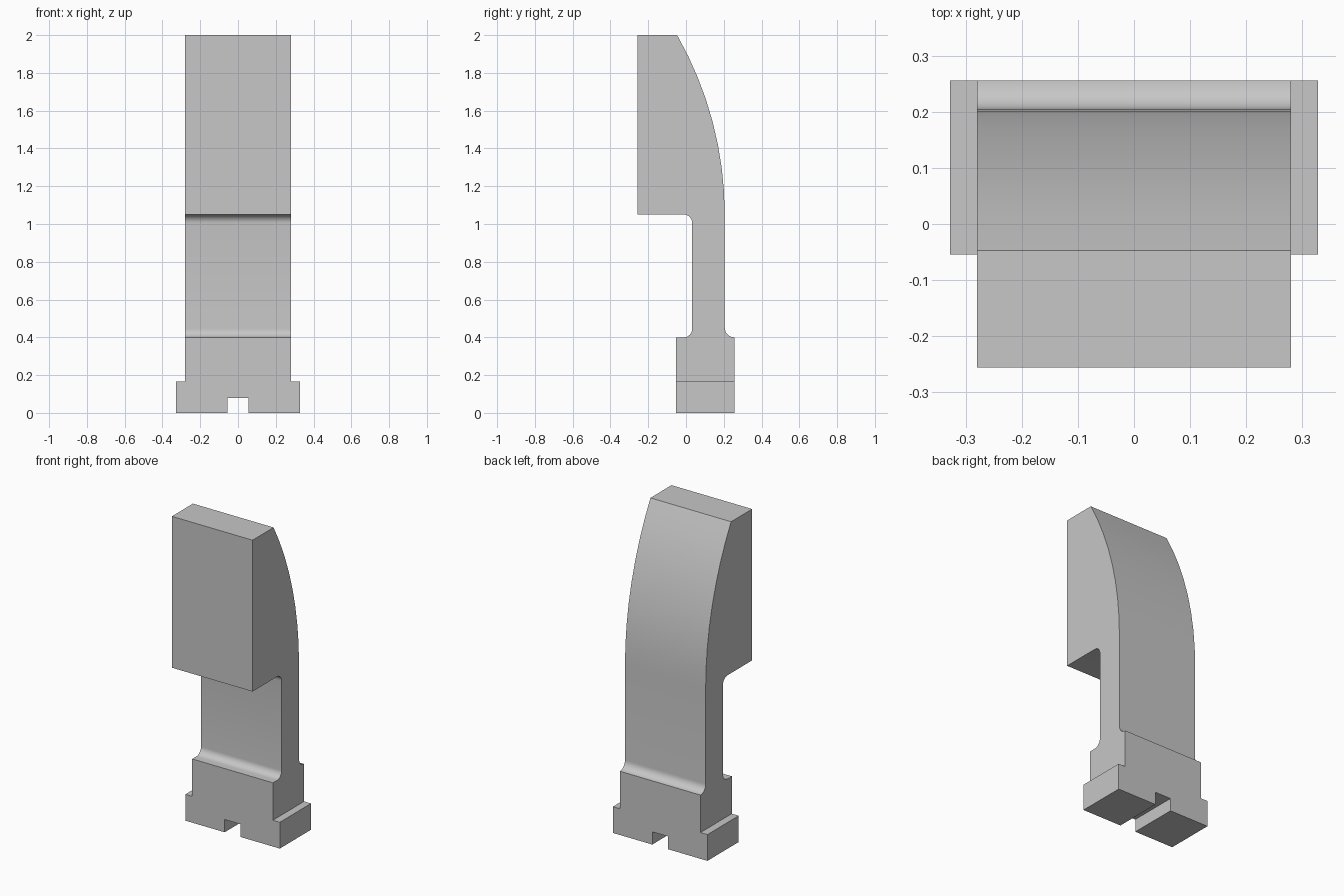
import bpy, bmesh, math

if "Cube" in bpy.data.objects:
    bpy.data.objects.remove(bpy.data.objects["Cube"])

grey = bpy.data.materials.new("plain_grey")
grey.use_nodes = True
colour = (0.57, 0.57, 0.57, 1)
grey.diffuse_color = colour
grey.node_tree.nodes["Principled BSDF"].inputs["Base Color"].default_value = colour


def arc(cx, cz, r, start, end, steps):
    """Points on a circle, angles in degrees."""
    angles = [math.radians(start + (end - start) * i / steps) for i in range(steps + 1)]
    return [(cx + r * math.cos(a), cz + r * math.sin(a)) for a in angles]


def prism(name, outline, place, direction):
    """Extrude a flat outline into a solid."""
    bm = bmesh.new()
    face = bm.faces.new([bm.verts.new(place(u, v)) for u, v in outline])
    result = bmesh.ops.extrude_face_region(bm, geom=[face])
    moved = [g for g in result["geom"] if isinstance(g, bmesh.types.BMVert)]
    bmesh.ops.translate(bm, verts=moved, vec=direction)
    bmesh.ops.recalc_face_normals(bm, faces=bm.faces)
    mesh = bpy.data.meshes.new(name)
    bm.to_mesh(mesh)
    bm.free()
    mesh.materials.append(grey)
    obj = bpy.data.objects.new(name, mesh)
    bpy.context.collection.objects.link(obj)
    return obj


# Key sizes
front, foot_front, foot_back = -0.256, -0.054, 0.256
neck_front, neck_back = 0.033, 0.205
foot_top, head_base, height = 0.4, 1.05, 2.0
fillet, back_fillet = 0.045, 0.051

# Curved back, tangent to the neck and ending at the flat top
drop, rise = neck_back + 0.047, height - head_base
radius = (rise ** 2 + drop ** 2) / (2 * drop)
sweep = math.degrees(math.asin(rise / radius))

# Side silhouette: foot, neck with fillets, overhanging head
side = [(foot_front, 0), (foot_back, 0)]
side += arc(foot_back, foot_top + back_fillet, back_fillet, 270, 180, 8)
side += arc(neck_back - radius, head_base, radius, 0, sweep, 8)
side += [(front, height), (front, head_base)]
side += arc(neck_front - fillet, head_base - fillet, fillet, 90, 0, 8)
side += arc(neck_front - fillet, foot_top + fillet, fillet, 0, -90, 8)
side += [(foot_front, foot_top)]
body = prism("slotted_post", side, lambda y, z: (-0.5, y, z), (1, 0, 0))

# Front silhouette: foot flanges and the slot underneath
half = [(0.055, 0.08), (0.055, -0.1), (0.328, -0.1), (0.328, 0.165), (0.28, 0.165), (0.28, 2.2)]
outline = half + [(-x, z) for x, z in reversed(half)]
cutter = prism("front_cutter", outline, lambda x, z: (x, -0.5, z), (0, 1, 0))
cutter.hide_render = True

# Keep only what both silhouettes share
cut = body.modifiers.new("front_shape", "BOOLEAN")
cut.operation, cut.solver, cut.object = "INTERSECT", "EXACT", cutter
for o in bpy.context.selected_objects:
    o.select_set(False)
body.select_set(True)
bpy.context.view_layer.objects.active = body
bpy.ops.object.modifier_apply(modifier=cut.name)
bpy.data.objects.remove(cutter)
bpy.ops.object.shade_smooth_by_angle(angle=math.radians(30))
